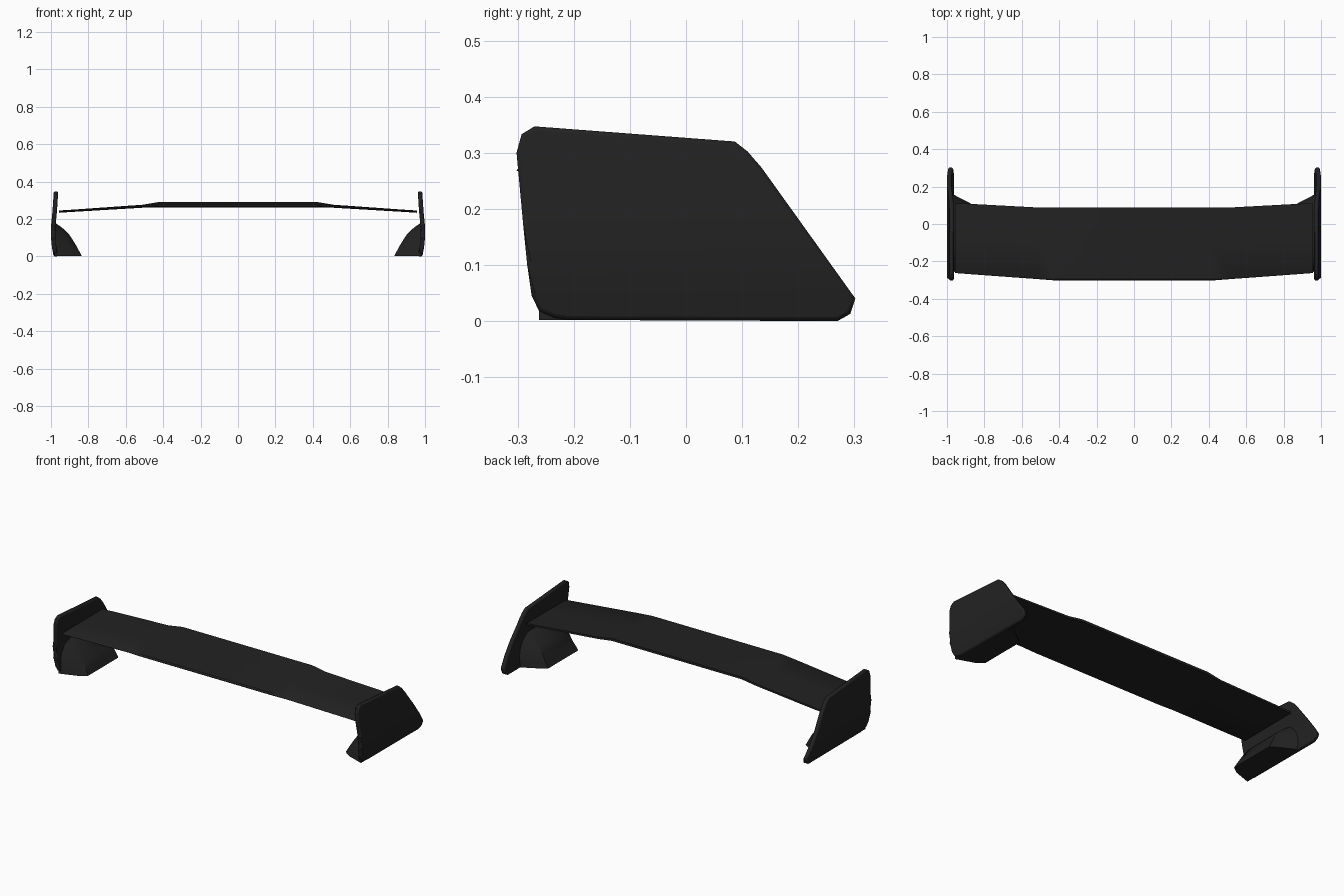
import bpy, bmesh, math
from mathutils import Vector

cube = bpy.data.objects.get("Cube")
if cube:
    bpy.data.objects.remove(cube, do_unlink=True)

black = bpy.data.materials.new("satin_black")
black.use_nodes = True
colour = (0.016, 0.016, 0.016, 1)
black.diffuse_color = colour
black.node_tree.nodes["Principled BSDF"].inputs["Base Color"].default_value = colour


def make_object(name, bm, bevel=0.0, mirror=False):
    bmesh.ops.recalc_face_normals(bm, faces=bm.faces)
    mesh = bpy.data.meshes.new(name)
    bm.to_mesh(mesh)
    bm.free()
    mesh.materials.append(black)
    obj = bpy.data.objects.new(name, mesh)
    bpy.context.collection.objects.link(obj)
    bpy.ops.object.select_all(action="DESELECT")
    obj.select_set(True)
    bpy.context.view_layer.objects.active = obj
    bpy.ops.object.shade_smooth_by_angle(angle=math.radians(35))
    if bevel:
        mod = obj.modifiers.new("rounded_rim", "BEVEL")
        mod.width, mod.segments = bevel, 2
        mod.limit_method, mod.angle_limit = "ANGLE", math.radians(60)
    if mirror:
        obj.modifiers.new("other_side", "MIRROR")
    return obj


def loft(rings):
    """Skin a row of equal closed rings and cap both ends."""
    bm = bmesh.new()
    rows = [[bm.verts.new(p) for p in ring] for ring in rings]
    for a, b in zip(rows, rows[1:]):
        for i in range(len(a)):
            j = (i + 1) % len(a)
            bm.faces.new((a[i], a[j], b[j], b[i]))
    bm.faces.new(rows[0])
    bm.faces.new(rows[-1])
    return bm


# Wing blade: x, front y, rear y, front underside z, rear underside z, thickness
stations = [(0.42, -0.302, 0.088, 0.262, 0.277, 0.014),
            (0.51, -0.295, 0.088, 0.260, 0.264, 0.012),
            (0.88, -0.268, 0.108, 0.238, 0.240, 0.010),
            (0.958, -0.262, 0.110, 0.233, 0.235, 0.010)]


def wing_ring(x, yf, yr, zf, zr, t):
    zm = (zf + zr) / 2
    return [(x, yf, zf + t * 0.5), (x, yf + 0.008, zf), (x, (yf + yr) / 2, zm),
            (x, yr, zr), (x, yr, zr + t), (x, (yf + yr) / 2, zm + t),
            (x, yf + 0.008, zf + t)]


left = [wing_ring(*s) for s in stations]
right = [wing_ring(-s[0], *s[1:]) for s in reversed(stations)]
make_object("wing_blade", loft(right + left))

# End plate: side outline, thickened, then bowed outwards by height
outline = [(-0.27, 0.347), (0.087, 0.32), (0.11, 0.302), (0.135, 0.273),
           (0.302, 0.04), (0.293, 0.013), (0.27, 0.0), (-0.21, 0.002),
           (-0.235, 0.006), (-0.262, 0.018), (-0.275, 0.045), (-0.283, 0.1),
           (-0.29, 0.17), (-0.302, 0.3), (-0.293, 0.333)]
bow = [(0.0, 0.986), (0.05, 0.995), (0.1, 1.0), (0.17, 0.999),
       (0.24, 0.992), (0.347, 0.985)]


def bowed_x(z):
    for (z0, x0), (z1, x1) in zip(bow, bow[1:]):
        if z <= z1:
            return x0 + (x1 - x0) * (z - z0) / (z1 - z0)
    return bow[-1][1]


bm = loft([[(x, y, z) for y, z in outline] for x in (-0.024, 0.0)])
for z, _ in bow[1:-1]:
    bmesh.ops.bisect_plane(bm, geom=bm.verts[:] + bm.edges[:] + bm.faces[:],
                           plane_co=Vector((0, 0, z)), plane_no=Vector((0, 0, 1)))
for v in bm.verts:
    v.co.x += bowed_x(v.co.z)
make_object("end_plates", bm, bevel=0.008, mirror=True)

# Mounting feet: z, inner x, front y, rear y, then front and rear y at the plate
levels = [(0.002, 0.835, -0.215, 0.095, -0.262, 0.165),
          (0.03, 0.850, -0.21, 0.093, -0.262, 0.163),
          (0.07, 0.872, -0.20, 0.09, -0.255, 0.155),
          (0.12, 0.905, -0.185, 0.08, -0.24, 0.135),
          (0.155, 0.942, -0.17, 0.07, -0.22, 0.11),
          (0.178, 0.976, -0.15, 0.06, -0.19, 0.08)]
rings = []
for z, xi, yf, yr, pf, pr in levels:
    xo = 0.98
    mid = (xi * 0.7 + xo * 0.3)
    rings.append([(xo, pf, z), (mid, yf * 0.75 + pf * 0.25, z), (xi, yf + 0.02, z),
                  (xi, yr - 0.01, z), (mid, yr * 0.75 + pr * 0.25, z), (xo, pr, z)])
make_object("mounting_feet", loft(rings), mirror=True)
